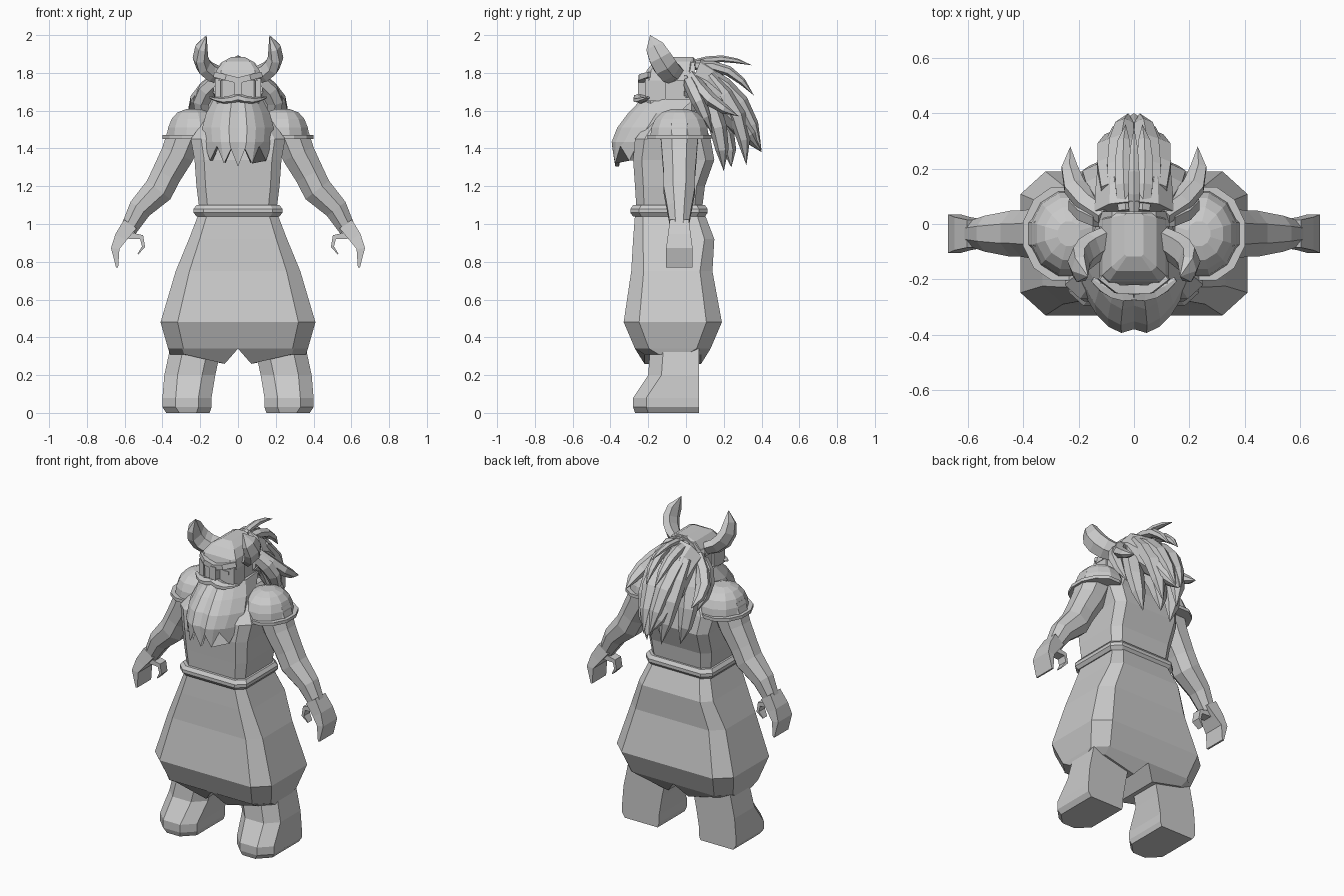
import bpy, bmesh
from math import cos, sin, pi, sqrt
from mathutils import Vector

default_cube = bpy.data.objects.get("Cube")
if default_cube:
    bpy.data.objects.remove(default_cube, do_unlink=True)

colour = (.6, .6, .6, 1)
grey = bpy.data.materials.new("plain_grey")
grey.use_nodes = True
grey.diffuse_color = colour
grey.node_tree.nodes["Principled BSDF"].inputs["Base Color"].default_value = colour

SIDEWAYS = Vector((1, 0, 0))
DEPTHWAYS = Vector((0, 1, 0))
ARM_Y = -.035


def loft(name, rings, mirror=False):
    """Skin closed rings of points, cap both ends, optionally mirror over x."""
    bm = bmesh.new()
    rows = [[bm.verts.new(point) for point in ring] for ring in rings]
    count = len(rows[0])
    for lower, upper in zip(rows, rows[1:]):
        for i in range(count):
            j = (i + 1) % count
            bm.faces.new((lower[i], lower[j], upper[j], upper[i]))
    bm.faces.new(rows[0])
    bm.faces.new(rows[-1])
    bmesh.ops.remove_doubles(bm, verts=bm.verts, dist=.001)
    bmesh.ops.recalc_face_normals(bm, faces=bm.faces)
    mesh = bpy.data.meshes.new(name)
    bm.to_mesh(mesh)
    bm.free()
    mesh.materials.append(grey)
    part = bpy.data.objects.new(name, mesh)
    bpy.context.collection.objects.link(part)
    if mirror:
        part.modifiers.new("mirror", 'MIRROR').use_mirror_merge = False


def tube(name, path, sides=6, hint=SIDEWAYS, mirror=False):
    """Sweep a section along (centre, radius along hint, other radius) steps."""
    rings = []
    corner = sqrt(2) if sides == 4 else 1
    angles = [2 * pi * (j + .5) / sides for j in range(sides)]
    for i, (centre, wide, thick) in enumerate(path):
        ahead = path[min(i + 1, len(path) - 1)][0]
        behind = path[max(i - 1, 0)][0]
        tangent = (Vector(ahead) - Vector(behind)).normalized()
        across = (hint - tangent * hint.dot(tangent)).normalized()
        normal = tangent.cross(across)
        rings.append([Vector(centre) + corner * (across * wide * cos(a) + normal * thick * sin(a))
                      for a in angles])
    loft(name, rings, mirror)


def steps(count):
    return [i / count for i in range(count + 1)]


def octagon(z, wide, front, back):
    """Rectangle ring about x = 0 with corners cut in proportion to its width."""
    flat, cut = wide * .78, wide * .2
    half = [(flat, front), (wide, front + cut), (wide, back - cut), (flat, back)]
    return [(x, y, z) for x, y in half] + [(-x, y, z) for x, y in reversed(half)]


def box(name, centre, size, mirror=False):
    x, y, z = centre
    dx, dy, dz = (length / 2 for length in size)
    rect = [(x - dx, y - dy), (x + dx, y - dy), (x + dx, y + dy), (x - dx, y + dy)]
    loft(name, [[(a, b, height) for a, b in rect] for height in (z - dz, z + dz)], mirror)


# Torso, belt and wide trousers
loft("torso", [octagon(*ring) for ring in (
    (1.04, .2, -.26, .08), (1.2, .22, -.27, .1), (1.34, .23, -.28, .15),
    (1.45, .25, -.27, .13), (1.6, .14, -.15, .07))])
loft("belt", [octagon(z, .22 + edge, -.28 - edge, .1 + edge) for z, edge in (
    (1.04, 0), (1.06, .015), (1.08, .015), (1.1, 0))])
loft("trousers", [octagon(*ring) for ring in (
    (1.05, .21, -.27, .1), (.92, .26, -.28, .15), (.75, .33, -.29, .14),
    (.48, .41, -.33, .19), (.34, .37, -.27, .13))])


def leg_opening(inner_z, outer_z, inner_x, outer_x, shrink):
    front, back, cut = shrink - .27, .13 - shrink, .075
    outer = [(outer_x - cut, front), (outer_x, front + cut), (outer_x, back - cut), (outer_x - cut, back)]
    return ([(inner_x, front, inner_z)] + [(x, y, outer_z) for x, y in outer]
            + [(inner_x, back, inner_z)])


loft("trouser_leg", [leg_opening(.34, .34, 0, .37, 0),
                     leg_opening(.26, .31, .07, .36, .05)], mirror=True)


# Boots with chamfered toes
def boot_ring(z, inner, outer, toe):
    heel, cut = .07, .07
    return [(inner, heel, z), (outer, heel, z), (outer, toe + cut, z),
            (outer - cut, toe, z), (inner + cut, toe, z), (inner, toe + cut, z)]


loft("boot", [boot_ring(*ring) for ring in (
    (0, .15, .38, -.27), (.03, .14, .4, -.28), (.08, .14, .4, -.28),
    (.2, .12, .39, -.2), (.34, .09, .36, -.19))], mirror=True)


# Arms, hands and thumbs
def limb(name, path, sides, flatness, taper=0):
    last = len(path) - 1
    tube(name, [((x, ARM_Y, z), depth, depth * flatness * (1 - taper * i / last))
                for i, (x, z, depth) in enumerate(path)], sides, DEPTHWAYS, mirror=True)


limb("arm", [(.27, 1.5, .11), (.32, 1.37, .1), (.38, 1.26, .09), (.42, 1.18, .09),
             (.52, 1.08, .07), (.58, .97, .05)], 8, .95)
limb("hand", [(.57, 1, .05), (.62, .93, .06), (.65, .87, .07), (.64, .77, .07)], 4, .8, .9)
limb("thumb", [(.58, .94, .03), (.51, .93, .03), (.5, .88, .03), (.53, .84, .02)], 4, .6, .8)

# Shoulder guards: a full dome sitting on a thin flared rim
rim_centre = Vector((.26, ARM_Y, 1.46))
dome_centre = Vector((.235, ARM_Y, 1.46))
up = Vector((0, 0, 1))
tube("guard_rim", [(rim_centre + up * height, .145, .175) for height in (-.01, .01)], 12, mirror=True)
tube("guard_dome", [(dome_centre + up * sin(t * 1.4) * .15,
                     cos(t * 1.4) ** .7 * .145, cos(t * 1.4) ** .7 * .16)
                    for t in steps(4)], 12, mirror=True)

# Head and helmet
loft("head", [octagon(z, .11, -.21, .05) for z in (1.56, 1.78)])
loft("helmet", [octagon(1.76 + .13 * sin(t * 1.3), .125 * cos(t * 1.3), -.08 - .14 * cos(t * 1.3), .04)
                for t in steps(3)])
tube("helmet_band", [((0, y, 1.745), .135, .135) for y in (-.01, .045)], 10)
tube("brow", [((0, -.235, 1.76), .016, .016), ((.06, -.235, 1.775), .016, .016),
              ((.12, -.19, 1.79), .014, .014)], 4, DEPTHWAYS, mirror=True)
box("nose_guard", (0, -.225, 1.715), (.04, .06, .1))
box("cheek_guard", (.107, -.16, 1.71), (.03, .11, .12), mirror=True)
box("eye", (.06, -.21, 1.73), (.05, .009, .02), mirror=True)
tube("moustache", [((.15 * t, -.24 - .01 * sin(pi * t) + .04 * t * t, 1.67 - .015 * sin(pi * t)),
                    .04 - .03 * t * t, .022 - .017 * t * t) for t in steps(4)],
     6, DEPTHWAYS, mirror=True)


# Broad horns curve outward, then forward and up to a point
def horn_step(t):
    radius = .08 * (.75 + t) * sqrt(1 - t)
    centre = (.1 + .1 * sin(pi * t * .77), -.06 - .13 * t, 1.79 + .21 * t ** 1.6)
    return centre, radius, radius * .6


tube("horn", [horn_step(t) for t in steps(5)], 6, Vector((0, .8, .6)), mirror=True)


# Beard: bulging rows, the last one cut into locks
def beard_row(t):
    width = .13 + .06 * sin(pi * t * .9)
    front = -.24 - .16 * sin(pi * t * .6)
    side = -.11 - .19 * t
    row = []
    for i in range(-4, 5):
        s = abs(i) / 4
        z = 1.66 - .3 * t
        if t == 1:
            z += .03 * s + (.03 if i % 2 else -.055)
        crease = 0 if i else .018
        row.append((width * i / 4, front + crease + (side - front) * s ** 2.5, z))
    depth = .02 + .13 * (1 - t)
    return row + [(x * .9, y + depth, z) for x, y, z in reversed(row)]


loft("beard", [beard_row(t) for t in steps(4)])

# Hair: one swept mass with pointed locks over it
tube("hair_mass", [((0, .03 + .37 * t, 1.75 - .37 * t ** 1.5),
                    .15 * sqrt(1 - t * t), .14 * (1 - t) ** .6) for t in steps(6)], 10)


def lock(name, root, tip, bow, width, mirror=True):
    """Pointed lock from root to tip, its middle pushed out by bow."""
    root, tip, bow = Vector(root), Vector(tip), Vector(bow)
    path = []
    for t in steps(4):
        radius = width * (.7 + t) * (1 - t) ** .7
        path.append((root.lerp(tip, t) + bow * sin(pi * t), radius, radius * .8))
    tube(name, path, 6, mirror=mirror)


lock("crest_lock", (0, .03, 1.85), (0, .35, 1.84), (0, 0, .03), .03, mirror=False)
lock("upper_lock", (.03, .05, 1.84), (.03, .36, 1.68), (.01, .02, .05), .045)
lock("side_lock", (.1, .03, 1.78), (.23, .28, 1.57), (.05, -.02, -.02), .06)
lock("cheek_lock", (.12, .02, 1.75), (.17, .14, 1.48), (.05, -.01, .03), .065)
lock("outer_lock", (.09, .08, 1.74), (.1, .2, 1.28), (.04, .03, 0), .08)
lock("back_lock", (.07, .12, 1.78), (.05, .32, 1.31), (.02, .05, .03), .08)
lock("inner_lock", (.05, .1, 1.8), (.02, .4, 1.39), (.01, .04, .05), .07)
lock("nape_lock", (0, .12, 1.6), (0, .24, 1.3), (0, .03, .02), .08, mirror=False)
